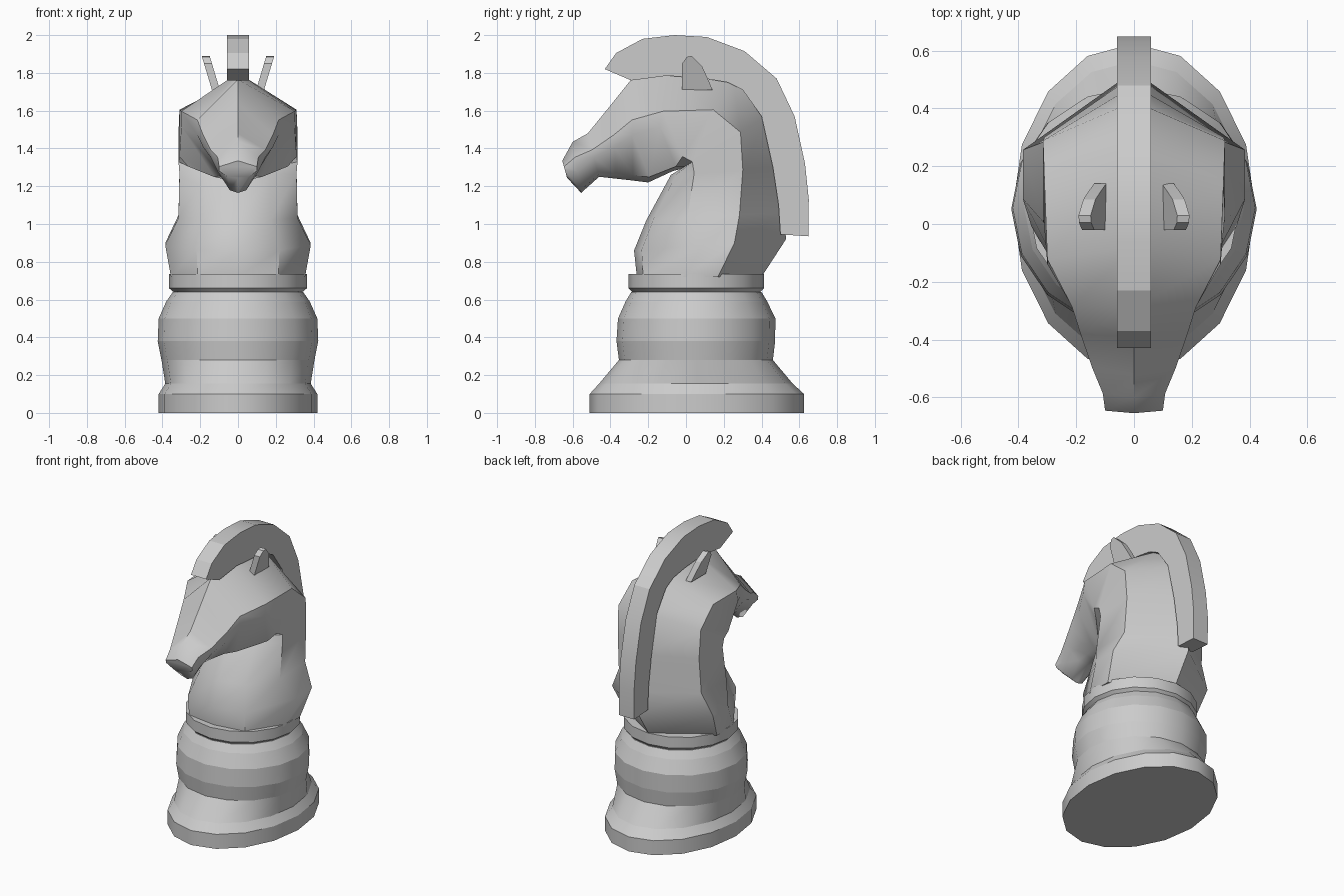
import bpy, bmesh
from math import sin, cos, pi, radians
from mathutils import Vector

if "Cube" in bpy.data.objects:
    bpy.data.objects.remove(bpy.data.objects["Cube"])


def finish(name, bm, angle=30):
    bmesh.ops.recalc_face_normals(bm, faces=bm.faces)
    me = bpy.data.meshes.new(name)
    bm.to_mesh(me)
    bm.free()
    ob = bpy.data.objects.new(name, me)
    bpy.context.collection.objects.link(ob)
    bpy.ops.object.select_all(action='DESELECT')
    ob.select_set(True)
    bpy.context.view_layer.objects.active = ob
    bpy.ops.object.shade_smooth_by_angle(angle=radians(angle))
    return ob


def loft(name, rings, angle=30, crisp=False):
    """Skin a list of equal-length point rings and cap both ends."""
    bm = bmesh.new()
    vs = [[bm.verts.new(p) for p in r] for r in rings]
    n = len(vs[0])
    for a, b in zip(vs, vs[1:]):
        for i in range(n):
            j = (i + 1) % n
            bm.faces.new((a[i], a[j], b[j], b[i]))
    bm.faces.new(vs[0])
    bm.faces.new(vs[-1])
    if crisp:  # level rings stay sharp
        for e in bm.edges:
            if abs(e.verts[0].co.z - e.verts[1].co.z) < 1e-5:
                e.smooth = False
    ob = finish(name, bm, angle)
    if crisp:
        for e in ob.data.edges:
            a, b = (ob.data.vertices[i].co.z for i in e.vertices)
            if abs(a - b) < 1e-5:
                e.use_edge_sharp = True
    return ob


def oval(z, rx, y0, y1, n=16):
    yc, ry = (y0 + y1) / 2, (y1 - y0) / 2
    return [(rx * cos(2 * pi * i / n), yc + ry * sin(2 * pi * i / n), z) for i in range(n)]


def plate(name, profile, x_of, thick):
    """Side profile (y, z) extruded across x; x_of gives the inner x at height z."""
    return loft(name, [[(x_of(z) + t, y, z) for y, z in profile] for t in (0, thick)], 20)


# Pedestal: z, half width, front y, back y
loft("base", [oval(*r) for r in (
    (0, .42, -.51, .625), (.10, .42, -.51, .625), (.155, .385, -.46, .565),
    (.28, .405, -.355, .46), (.38, .425, -.368, .472), (.50, .42, -.36, .473),
    (.59, .38, -.32, .43), (.64, .345, -.29, .40))], 35, True)
loft("collar", [oval(*r) for r in (
    (.635, .335, -.28, .39), (.66, .365, -.305, .412), (.735, .365, -.305, .412))], 35, True)

# Neck and head: under y, z | crest y, z | half width | low, t1, t2 (section shape)
sections = (
    (-.26, .72, .40, .72, .355, .60, .38, .65),
    (-.275, .86, .53, .92, .385, .57, .45, .66),
    (-.21, 1.02, .515, 1.06, .315, .55, .30, .68),
    (-.08, 1.26, .48, 1.30, .31, .55, .22, .68),
    (-.03, 1.29, .425, 1.57, .315, .60, .14, .70),
    (-.07, 1.28, .25, 1.765, .31, .85, .16, .67),
    (-.20, 1.22, -.08, 1.80, .30, .42, .51, .65),
    (-.28, 1.23, -.29, 1.765, .215, .42, .45, .60),
    (-.37, 1.24, -.39, 1.64, .185, .42, .42, .58),
    (-.46, 1.25, -.52, 1.48, .145, .45, .45, .62),
    (-.555, 1.165, -.60, 1.435, .108, .40, .42, .70),
    (-.63, 1.245, -.655, 1.335, .10, .55, .40, .65))
rings = []
for uy, uz, cy, cz, w, low, t1, t2 in sections:
    u, c = Vector((0, uy, uz)), Vector((0, cy, cz))
    half = [u.lerp(c, t) + Vector((x, 0, 0)) for t, x in
            ((.05, w * low), (t1, w), (t2, w))]
    rings.append([u] + half + [c] + [Vector((-p.x, p.y, p.z)) for p in reversed(half)])
loft("head_and_neck", rings, 45)

# Mane crest
outer = [(-.43, 1.82), (-.37, 1.905), (-.23, 1.98), (-.06, 2.0), (.11, 1.99), (.31, 1.915),
         (.48, 1.77), (.575, 1.57), (.63, 1.32), (.65, 1.13), (.648, .935)]
inner = [(.50, .945), (.49, 1.1), (.46, 1.3), (.40, 1.57), (.30, 1.71), (.22, 1.75),
         (.1, 1.77), (-.1, 1.785), (-.29, 1.76)]
plate("mane", outer + inner, lambda z: -.058, .116)

# Ears, leaning outwards
ear = [(-.02, 1.71), (-.02, 1.85), (.005, 1.885), (.03, 1.89), (.085, 1.835), (.115, 1.77), (.14, 1.71)]
for side, label in ((1, "right"), (-1, "left")):
    plate("ear_" + label, ear, lambda z: side * (.105 + (z - 1.74) * .30), side * .042)
